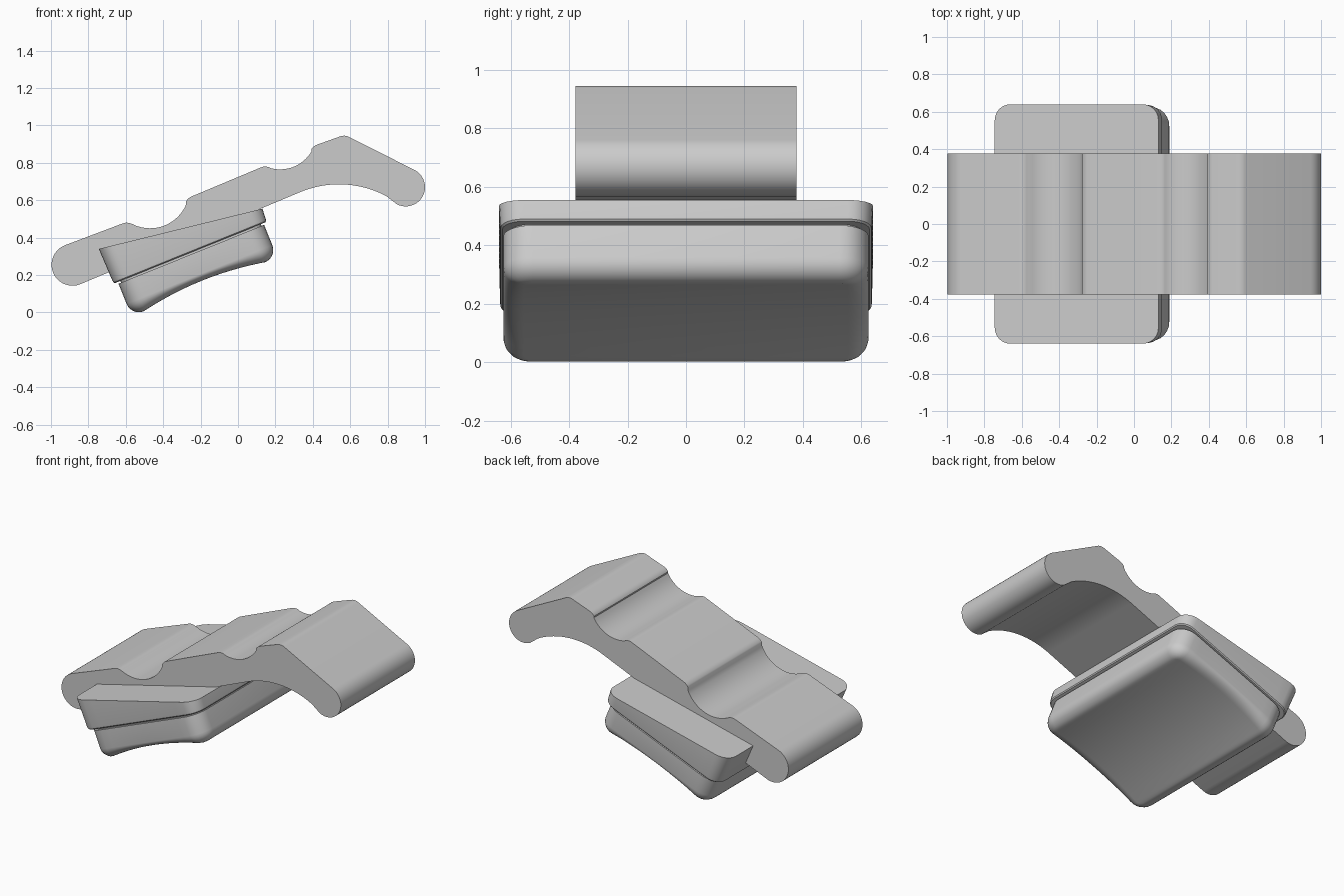
import bpy, bmesh
from math import sin, cos, pi, radians

if "Cube" in bpy.data.objects:
    bpy.data.objects.remove(bpy.data.objects["Cube"])

TILT = radians(22)


def finish(name, bm):
    bmesh.ops.recalc_face_normals(bm, faces=bm.faces)
    me = bpy.data.meshes.new(name)
    bm.to_mesh(me)
    bm.free()
    ob = bpy.data.objects.new(name, me)
    bpy.context.collection.objects.link(ob)
    bpy.ops.object.select_all(action='DESELECT')
    ob.select_set(True)
    bpy.context.view_layer.objects.active = ob
    bpy.ops.object.shade_smooth_by_angle(angle=radians(30))
    return ob


def arc(cx, cz, r, a0, a1, n=8):
    steps = [radians(a0 + (a1 - a0) * i / n) for i in range(n + 1)]
    return [(cx + r * cos(a), cz + r * sin(a)) for a in steps]


def half_ring(uc, hu, hy, r, n=6, m=12):
    # Half of a rounded rectangle (y > 0), from right to left
    pts = [(uc + hu - r + r * cos(pi / 2 * i / n), hy - r + r * sin(pi / 2 * i / n))
           for i in range(n + 1)]
    span = 2 * (hu - r)
    pts += [(uc + hu - r - span * i / m, hy) for i in range(1, m)]
    pts += [(uc - hu + r - r * sin(pi / 2 * i / n), hy - r + r * cos(pi / 2 * i / n))
            for i in range(n + 1)]
    return pts


def loft(name, uc, hu, hy, r, levels):
    # levels: (inset, height function of u), placed in the tilted frame
    bm = bmesh.new()
    rings = []
    for inset, height in levels:
        half = half_ring(uc, hu - inset, hy - inset, r - inset)
        ring = half + [(u, -y) for u, y in reversed(half)]
        vs = []
        for u, y in ring:
            w = height(u)
            vs.append(bm.verts.new((u * cos(TILT) - w * sin(TILT), y,
                                    u * sin(TILT) + w * cos(TILT))))
        rings.append(vs)
    n = len(rings[0])
    for a, b in zip(rings, rings[1:]):
        for i in range(n):
            j = (i + 1) % n
            bm.faces.new((a[i], a[j], b[j], b[i]))
    for ring in (rings[0], rings[-1]):
        for i in range(n // 2 - 1):
            bm.faces.new((ring[i], ring[i + 1], ring[n - 2 - i], ring[n - 1 - i]))
    return finish(name, bm)


def flat(w):
    return lambda u: w


# Wavy arm: side profile of tangent arcs, extruded across y
outline = (arc(-.885, .255, .112, 292, 112, 20)
           + arc(-.595, .42, .06, 112, 63)
           + arc(-.47, .66, .21, 243, 335, 14)
           + arc(-.225, .565, .06, 150, 112, 5)
           + arc(.145, .72, .06, 112, 72)
           + arc(.225, .96, .195, 255, 330, 14)
           + arc(.44, .845, .055, 150, 112, 5)
           + arc(.567, .885, .06, 112, 62)
           + arc(.897, .67, .103, 62, -118, 20)
           + arc(.54, .145, .54, 62, 112, 20))
bm = bmesh.new()
face = bm.faces.new([bm.verts.new((x, -.378, z)) for x, z in outline])
ext = bmesh.ops.extrude_face_region(bm, geom=[face])
bmesh.ops.translate(bm, vec=(0, .756, 0),
                    verts=[g for g in ext['geom'] if isinstance(g, bmesh.types.BMVert)])
finish("wavy_arm", bm)

# Wedge-shaped upper slab with a sloping top
slab_top = lambda u: .594 - .144 * (u + .563)
loft("upper_slab", -.117, .446, .64, .085,
     [(.012, flat(.392)), (.006, flat(.398)), (.004, flat(.41)), (0, slab_top)])

# Recessed seam between slab and block
loft("seam_core", -.115, .405, .61, .085, [(0, flat(.37)), (0, flat(.4))])

# Lower block: rounded underside, hollowed along its length
UC, HU, R = -.115, .42, .07


def underside(a):
    def height(u):
        t = (u - UC) / (HU - R)
        return .265 - R * sin(a) + .035 * sin(a) * max(0, 1 - t * t)
    return height


levels = [(0, flat(.382))]
levels += [(R * (1 - cos(pi / 2 * i / 7)), underside(pi / 2 * i / 7)) for i in range(8)]
loft("lower_block", UC, HU, .625, .1, levels)
